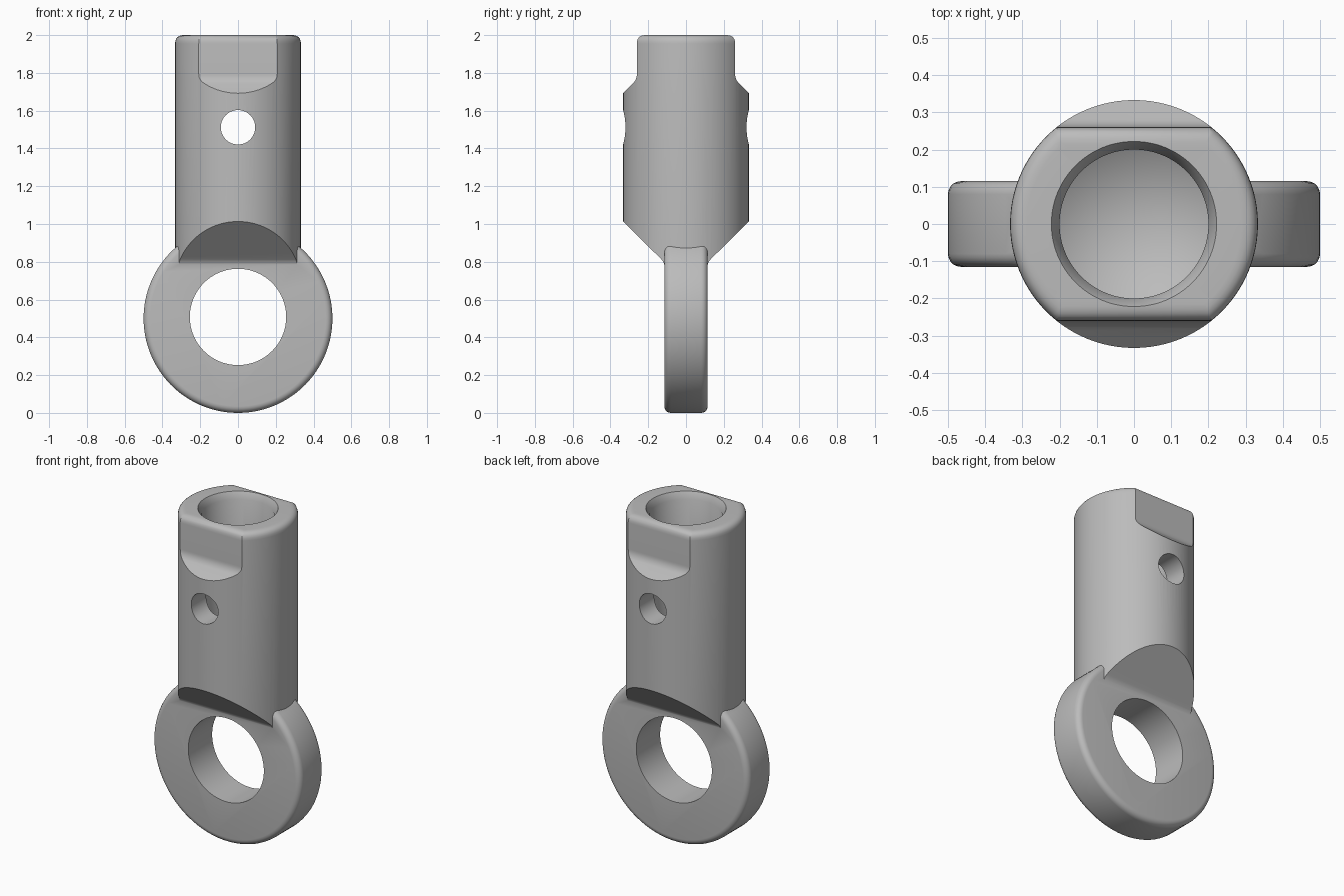
import bpy, bmesh
from math import sin, cos, pi, sqrt, atan2
from mathutils import Vector

if "Cube" in bpy.data.objects:
    bpy.data.objects.remove(bpy.data.objects["Cube"])

SEGMENTS = 96
steel = bpy.data.materials.new("grey steel")
steel.use_nodes = True
colour = (0.5, 0.5, 0.5, 1)
steel.diffuse_color = colour
steel.node_tree.nodes["Principled BSDF"].inputs["Base Color"].default_value = colour


def finish(name, bm):
    bmesh.ops.remove_doubles(bm, verts=bm.verts, dist=1e-5)
    bmesh.ops.recalc_face_normals(bm, faces=bm.faces)
    mesh = bpy.data.meshes.new(name)
    bm.to_mesh(mesh)
    bm.free()
    mesh.materials.append(steel)
    obj = bpy.data.objects.new(name, mesh)
    bpy.context.collection.objects.link(obj)
    return obj


def prism(name, outline, sweep):
    """Extrude a closed outline of 3D points symmetrically along sweep."""
    bm = bmesh.new()
    sweep = Vector(sweep)
    face = bm.faces.new([bm.verts.new(Vector(p) - sweep) for p in outline])
    moved = bmesh.ops.extrude_face_region(bm, geom=[face])["geom"]
    bmesh.ops.translate(bm, vec=sweep * 2,
                        verts=[g for g in moved if isinstance(g, bmesh.types.BMVert)])
    return finish(name, bm)


def lathe(name, profile):
    """Turn a radius/height profile around the vertical axis."""
    bm = bmesh.new()
    verts = [bm.verts.new((r, 0, z)) for r, z in profile]
    edges = [bm.edges.new(pair) for pair in zip(verts, verts[1:])]
    bmesh.ops.spin(bm, geom=verts + edges, cent=(0, 0, 0), axis=(0, 0, 1),
                   angle=2 * pi, steps=SEGMENTS)
    return finish(name, bm)


def rounded(corners, steps=6):
    """Round each (a, b, radius) corner of an open path."""
    path = []
    for i, (a, b, r) in enumerate(corners):
        p = Vector((a, b))
        if r == 0:
            path.append(p)
            continue
        start = p + (Vector(corners[i - 1][:2]) - p).normalized() * r
        end = p + (Vector(corners[i + 1][:2]) - p).normalized() * r
        for k in range(steps + 1):
            t = k / steps
            path.append(start * (1 - t) ** 2 + p * 2 * t * (1 - t) + end * t * t)
    return path


def apply(obj, mod):
    bpy.ops.object.select_all(action="DESELECT")
    bpy.context.view_layer.objects.active = obj
    obj.select_set(True)
    bpy.ops.object.modifier_apply(modifier=mod.name)


def combine(obj, other, operation):
    mod = obj.modifiers.new(operation, "BOOLEAN")
    mod.operation, mod.solver, mod.object = operation, "EXACT", other
    apply(obj, mod)
    bpy.data.objects.remove(other)


def circle(radius, z):
    return [(radius * cos(2 * pi * i / SEGMENTS), 0, z + radius * sin(2 * pi * i / SEGMENTS))
            for i in range(SEGMENTS)]


# Round shank, trimmed by its side profile: wrench flats above, sloped cuts below
R = 0.333
body = lathe("eye_fitting", rounded([(0, 0.6, 0), (R, 0.6, 0), (R, 2, 0.045), (0, 2, 0)]))
side = rounded([(0.112, 0.55, 0), (0.112, 0.795, 0.03), (0.37, 1.05, 0), (0.37, 1.655, 0),
                (0.26, 1.765, 0.03), (0.26, 2, 0.045), (0.2, 2, 0), (0.2, 2.1, 0)][:7])
outline = [(0, y, z) for y, z in side] + [(0, -y, z) for y, z in reversed(side)]
combine(body, prism("side_trim", outline, (0.6, 0, 0)), "INTERSECT")

# Eye ring, with small fillets running up into the shank
ring_r, neck, fillet = 0.5, 0.308, 0.045
cx = neck + fillet
cz = sqrt((ring_r + fillet) ** 2 - cx ** 2)
join = atan2(cz, cx)
half = [(ring_r * cos(a), ring_r + ring_r * sin(a))
        for a in (-pi / 2 + (join + pi / 2) * i / 40 for i in range(41))]
half += [(cx - fillet * cos(b), ring_r + cz - fillet * sin(b))
         for b in (join * (1 - i / 6) for i in range(1, 7))]
half.append((neck, 0.98))
outline = [(x, 0, z) for x, z in half] + [(-x, 0, z) for x, z in reversed(half[1:])]
ring = prism("eye_ring", outline, (0, 0.115, 0))
bevel = ring.modifiers.new("rounded_rim", "BEVEL")
bevel.width, bevel.segments, bevel.angle_limit = 0.035, 5, pi / 3
apply(ring, bevel)
combine(body, ring, "UNION")

# Eye hole, cross hole and drilled socket with a tapered mouth
combine(body, prism("eye_hole", circle(0.255, 0.508), (0, 0.5, 0)), "DIFFERENCE")
combine(body, lathe("socket", [(0, 1.03), (0.2, 1.15), (0.2, 1.96), (0.222, 2),
                               (0.222, 2.1), (0, 2.1)]), "DIFFERENCE")
combine(body, prism("cross_hole", circle(0.091, 1.512), (0, 0.5, 0)), "DIFFERENCE")

bpy.ops.object.select_all(action="DESELECT")
body.select_set(True)
bpy.context.view_layer.objects.active = body
bpy.ops.object.shade_smooth_by_angle(angle=pi / 6)
